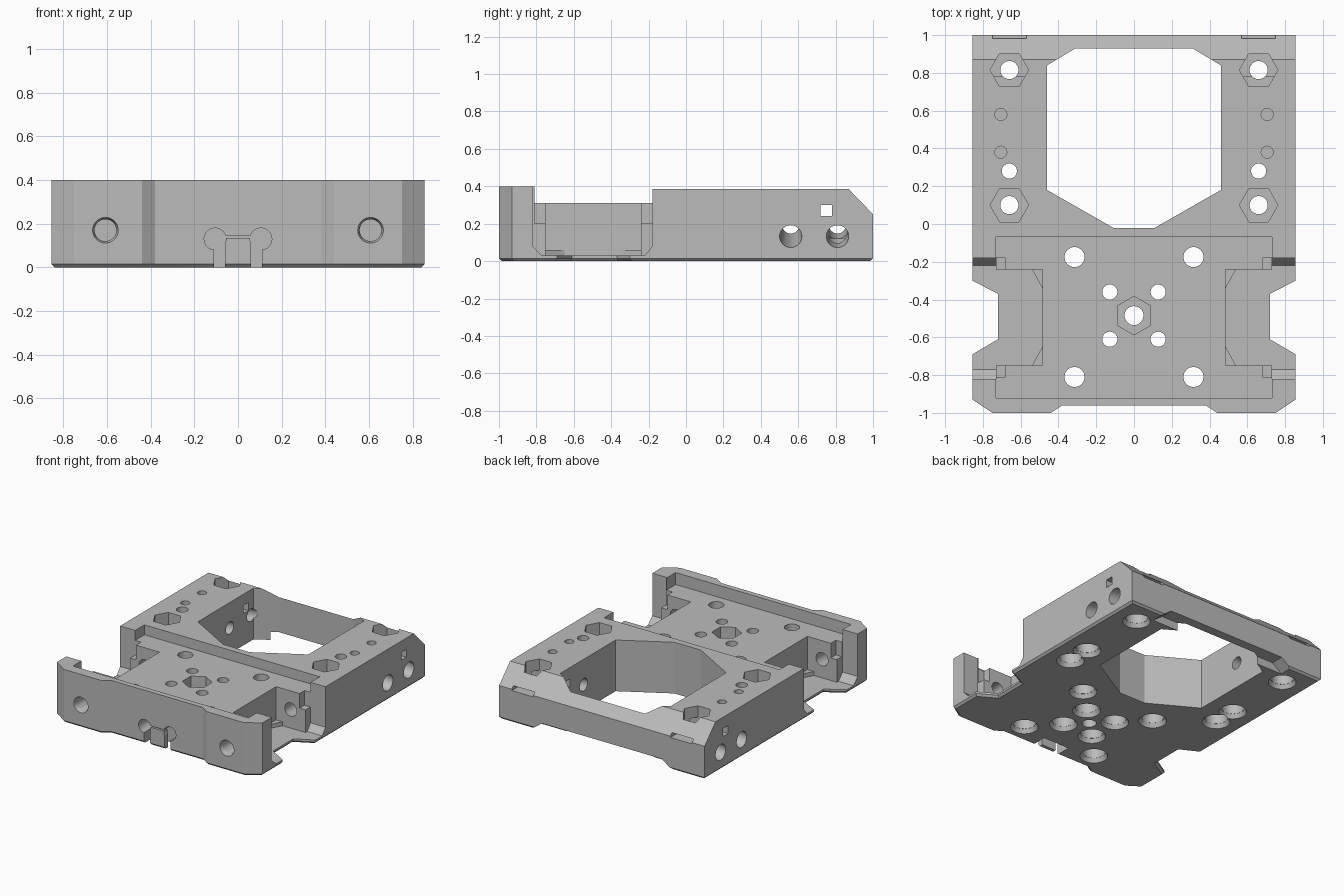
import bpy, bmesh, math
from mathutils import Vector

old = bpy.data.objects.get("Cube")
if old:
    bpy.data.objects.remove(old, do_unlink=True)

grey = bpy.data.materials.new("plain_grey")
grey.use_nodes = True
COLOUR = (0.5, 0.5, 0.5, 1)
grey.diffuse_color = COLOUR
grey.node_tree.nodes["Principled BSDF"].inputs["Base Color"].default_value = COLOUR

PLACE = {"x": lambda u, v, w: (w, u, v),
         "y": lambda u, v, w: (u, w, v),
         "z": lambda u, v, w: (u, v, w)}


def prism(name, points, axis, lo, hi, scale=1.0, slant=0.0):
    """Extrude a profile along an axis, optionally tapered or slanted."""
    mid = sum((Vector(p) for p in points), Vector((0, 0))) / len(points)
    bm = bmesh.new()
    rings = []
    for w, s, shift in ((lo, 1, 0), (hi, scale, slant)):
        ring = [mid + (Vector(p) - mid) * s for p in points]
        rings.append([bm.verts.new(PLACE[axis](p.x, p.y + shift, w)) for p in ring])
    bm.faces.new(rings[0])
    bm.faces.new(rings[1])
    for i in range(len(points)):
        j = (i + 1) % len(points)
        bm.faces.new((rings[0][i], rings[0][j], rings[1][j], rings[1][i]))
    bmesh.ops.recalc_face_normals(bm, faces=bm.faces)
    mesh = bpy.data.meshes.new(name)
    bm.to_mesh(mesh)
    bm.free()
    obj = bpy.data.objects.new(name, mesh)
    bpy.context.collection.objects.link(obj)
    mesh.materials.append(grey)
    return obj


def ngon(u, v, r, n=32, turn=0.0):
    return [(u + r * math.cos(turn + math.tau * i / n),
             v + r * math.sin(turn + math.tau * i / n)) for i in range(n)]


def rect(u0, v0, u1, v1):
    return [(u0, v0), (u1, v0), (u1, v1), (u0, v1)]


def both(half):
    """Mirror half an outline across x = 0."""
    return half + [(-x, y) for x, y in reversed(half)]


def flip(points, s):
    return [(s * x, y) for x, y in points]


# Plate outline with side notches and a recessed front
outline = both([(0.38, -0.96), (0.44, -1), (0.75, -1), (0.855, -0.93),
                (0.855, -0.69), (0.72, -0.61), (0.72, -0.37),
                (0.855, -0.30), (0.855, 1)])
body = prism("carriage_plate", outline, "z", 0, 0.40)

# Small chamfer round the underside
bm = bmesh.new()
bm.from_mesh(body.data)
low = [e for e in bm.edges if all(v.co.z < 0.01 for v in e.verts)]
bmesh.ops.bevel(bm, geom=low, offset=0.015, segments=1, affect="EDGES")
bm.to_mesh(body.data)
bm.free()


def cut(*args, **kw):
    tool = prism("cutter", *args, **kw)
    mod = body.modifiers.new("cut", "BOOLEAN")
    mod.operation, mod.solver, mod.object = "DIFFERENCE", "EXACT", tool
    bpy.context.view_layer.objects.active = body
    bpy.ops.object.modifier_apply(modifier=mod.name)
    bpy.data.objects.remove(tool, do_unlink=True)


# Rear block top and sloped back edge
cut([(-0.5, 0.385), (0.87, 0.385), (1.02, 0.23), (1.1, 0.5), (-0.5, 0.5)], "x", -1, 1)
# Wide shallow pocket over the middle
cut(rect(-0.73, -0.92, 0.73, -0.07), "z", 0.31, 0.5)
# Large window
cut(both([(0.11, -0.02), (0.46, 0.18), (0.46, 0.84), (0.31, 0.93)]), "z", -0.1, 0.5)
# Raised lower edge at the back
cut([(-0.58, -0.1), (0.58, -0.1), (0.58, 0), (0.5, 0.06), (-0.5, 0.06), (-0.58, 0)],
    "y", 0.9, 1.1)

channel = [(-0.82, 0.08), (-0.77, 0.03), (-0.22, 0.03), (-0.18, 0.08),
           (-0.18, 0.5), (-0.82, 0.5)]
for s in (-1, 1):
    # Side channel, bearing pocket and corner steps
    cut(channel, "x", s * 0.73, s)
    cut(flip(rect(0.485, -0.75, 0.8, -0.24), s), "z", 0.06, 0.5)
    cut(flip([(0.54, -0.75), (0.8, -0.75), (0.8, -0.24), (0.54, -0.24),
              (0.485, -0.34), (0.485, -0.65)], s), "z", 0.03, 0.1)
    for y in (-0.81, -0.25):
        cut(flip(rect(0.68, y, 0.8, y + 0.07), s), "z", 0.2, 0.5)
    # Rod holes running front to back
    cut(ngon(s * 0.607, 0.17, 0.05), "y", -1.1, 0.02)
    cut(ngon(s * 0.607, 0.17, 0.062), "y", -1.01, -0.97, scale=0.8)
    # Angled side holes
    for y in (0.56, 0.81):
        cut(ngon(y, 0.13, 0.06), "x", s * 0.87, s * 0.42, slant=0.07, scale=0.75)
    # Nut slots in the back edge
    cut(rect(s * 0.66 - 0.09, 0.24, s * 0.66 + 0.09, 0.27), "y", 0.82, 1.1)
    # Blind pin holes
    for y in (0.38, 0.58):
        cut(ngon(s * 0.705, y, 0.032, 20), "z", 0.25, 0.5)
    # Belt slots low in the front wall
    cut(ngon(s * 0.105, 0.13, 0.05), "y", -1.1, -0.84)
    cut(rect(s * 0.06, -0.1, s * 0.11, 0.13), "y", -1.1, -0.84)
cut(rect(-0.1, 0.135, 0.1, 0.145), "y", -1.1, -0.84)
cut(rect(-0.1, -0.1, 0.1, 0.14), "y", -0.92, -0.84)
# Square tie passage across the rear
cut(rect(0.72, 0.24, 0.78, 0.30), "x", -1, 1)

# Screw holes with counterbores below
screws = [(0, -0.485, 0.05)]
for s in (-1, 1):
    screws += [(s * 0.315, -0.175, 0.053), (s * 0.315, -0.81, 0.053),
               (s * 0.128, -0.36, 0.04), (s * 0.128, -0.61, 0.04),
               (s * 0.66, 0.1, 0.048), (s * 0.66, 0.28, 0.04),
               (s * 0.66, 0.815, 0.048)]
for x, y, r in screws:
    cut(ngon(x, y, r), "z", -0.1, 0.5)
    if x:
        cut(ngon(x, y, 0.1), "z", -0.005, 0.03, scale=0.8)
        cut(ngon(x, y, 0.08), "z", 0.02, 0.12, scale=0.85)

# Hexagonal nut pockets
cut(ngon(0, -0.485, 0.102, 6, math.pi / 6), "z", 0.2, 0.5)
for x in (-0.66, 0.66):
    for y in (0.1, 0.815):
        cut(ngon(x, y, 0.102, 6), "z", 0.28, 0.5)

# Sharp-edged smooth shading
bpy.ops.object.select_all(action="DESELECT")
body.select_set(True)
bpy.context.view_layer.objects.active = body
bpy.ops.object.shade_smooth_by_angle(angle=math.radians(25))
